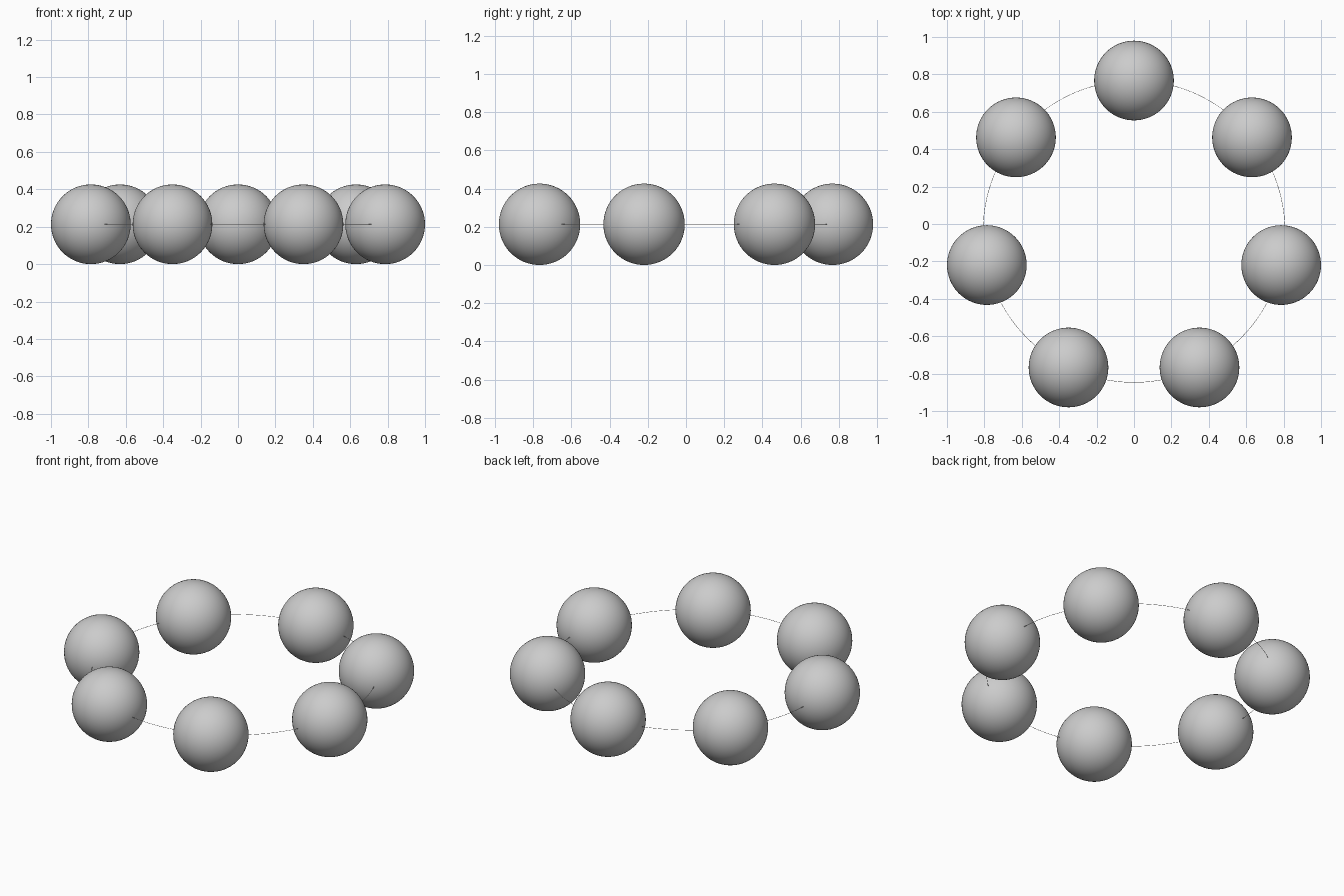
import bpy
from math import sin, cos, pi, radians

cube = bpy.data.objects.get("Cube")
if cube:
    bpy.data.objects.remove(cube, do_unlink=True)

COUNT = 7
BEAD_R = 0.213
RING_R = 0.807
CENTRE_Y = -0.04

grey = bpy.data.materials.new("plain_grey")
grey.use_nodes = True
colour = (0.6, 0.6, 0.6, 1)
grey.diffuse_color = colour
grey.node_tree.nodes["Principled BSDF"].inputs["Base Color"].default_value = colour


def finish(name):
    ob = bpy.context.object
    ob.name = name
    ob.data.materials.append(grey)
    bpy.ops.object.shade_smooth_by_angle(angle=radians(40))


# Beads evenly spaced round the ring, the first at the back
for i in range(COUNT):
    a = pi / 2 + 2 * pi * i / COUNT
    bpy.ops.mesh.primitive_uv_sphere_add(
        segments=64, ring_count=32, radius=BEAD_R,
        location=(RING_R * cos(a), CENTRE_Y + RING_R * sin(a), BEAD_R))
    finish(f"bead_{i + 1}")

# Hair-thin wire threading the beads
bpy.ops.mesh.primitive_torus_add(
    major_segments=112, minor_segments=8, major_radius=RING_R,
    minor_radius=0.001, location=(0, CENTRE_Y, BEAD_R))
finish("ring_wire")
